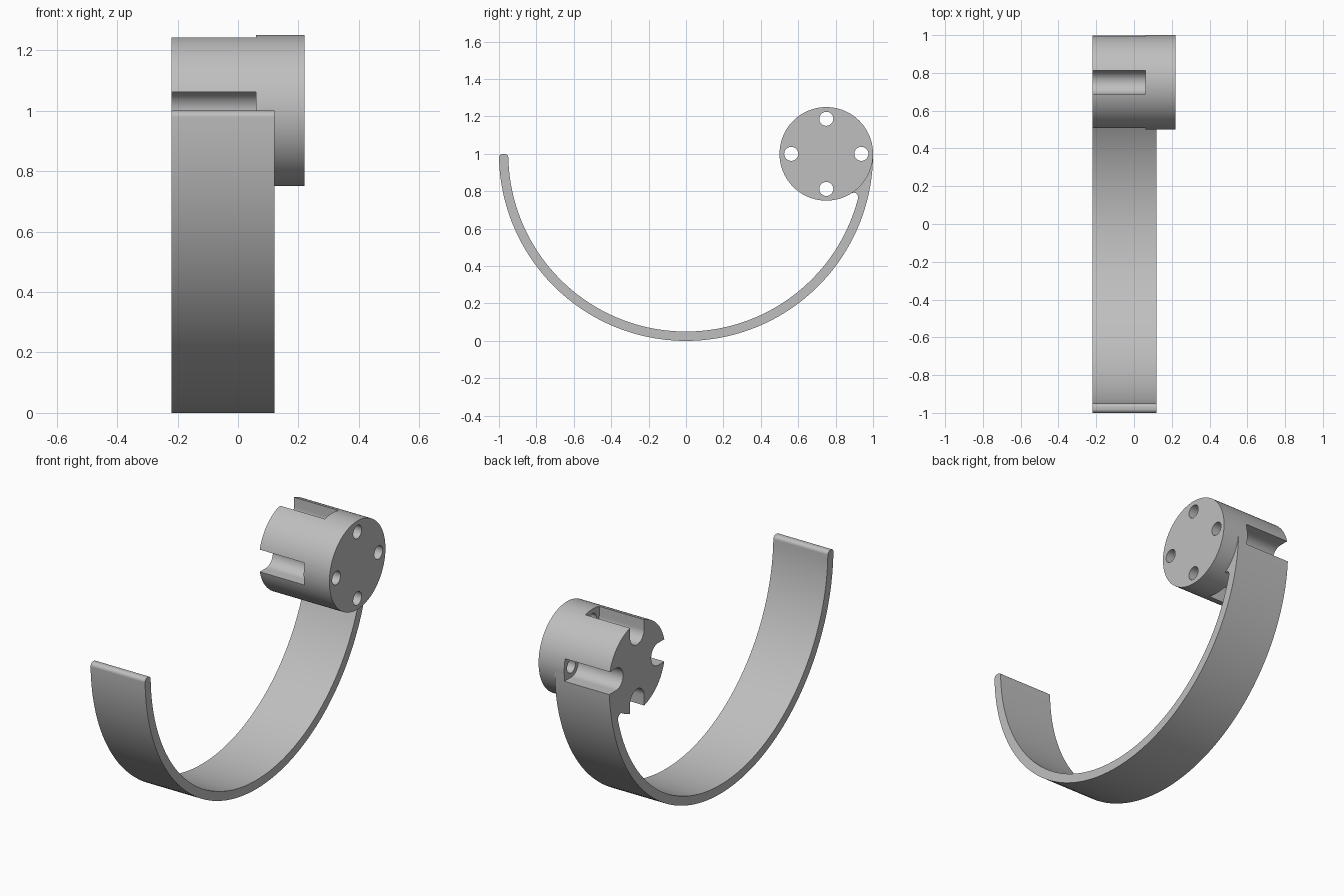
import bpy
import bmesh
from math import sin, cos, pi, radians, hypot, sqrt, atan2

if "Cube" in bpy.data.objects:
    bpy.data.objects.remove(bpy.data.objects["Cube"], do_unlink=True)

grey = bpy.data.materials.new("plain grey")
grey.use_nodes = True
colour = (0.52, 0.52, 0.52, 1)
grey.diffuse_color = colour
grey.node_tree.nodes["Principled BSDF"].inputs["Base Color"].default_value = colour

LEFT, RIGHT = 0.22, -0.22      # side faces
SHOULDER = 0.06                # where the slots stop
HUB_Y, HUB_Z, HUB_R = 0.75, 1.0, 0.25
HOLE_OFFSET = 0.1875


def arc(cy, cz, r, start, end, n):
    """Points (y, z) along an arc, angles in radians."""
    return [(cy + r * cos(start + (end - start) * i / n),
             cz + r * sin(start + (end - start) * i / n)) for i in range(n + 1)]


def prism(name, profile, x0, x1):
    """Extrude a closed (y, z) profile along x."""
    bm = bmesh.new()
    face = bm.faces.new([bm.verts.new((x0, y, z)) for y, z in profile])
    out = bmesh.ops.extrude_face_region(bm, geom=[face])
    moved = [v for v in out["geom"] if isinstance(v, bmesh.types.BMVert)]
    bmesh.ops.translate(bm, verts=moved, vec=(x1 - x0, 0, 0))
    bmesh.ops.recalc_face_normals(bm, faces=bm.faces)
    mesh = bpy.data.meshes.new(name)
    bm.to_mesh(mesh)
    bm.free()
    mesh.materials.append(grey)
    obj = bpy.data.objects.new(name, mesh)
    bpy.context.collection.objects.link(obj)
    return obj


def combine(target, other, operation):
    """Apply a boolean, then drop the helper."""
    mod = target.modifiers.new(operation, 'BOOLEAN')
    mod.operation, mod.solver, mod.object = operation, 'EXACT', other
    bpy.context.view_layer.objects.active = target
    bpy.ops.object.modifier_apply(modifier=mod.name)
    bpy.data.objects.remove(other, do_unlink=True)


# Curved band: outer arc, rounded free end, inner arc, fillet into the hub
fillet, tip, inner = 0.024, 0.02, 0.95
far = inner - fillet
near = HUB_R + fillet
fy = (far ** 2 - near ** 2 + HUB_Y ** 2) / (2 * HUB_Y)
fz = -sqrt(far ** 2 - fy ** 2)
to_band = atan2(fz, fy)
to_hub = atan2(-fz, HUB_Y - fy)

profile = arc(0, 1, 1, radians(-1), -pi + tip, 90)
profile += arc(-1 + tip, 1 - tip, tip, pi, pi / 2, 8)
profile += arc(-inner - tip, 1 - tip, tip, pi / 2, 0, 8)
profile += arc(0, 1, inner, -pi + tip, to_band, 80)
profile += arc(fy, 1 + fz, fillet, to_band + 2 * pi if to_band < -pi else to_band,
               to_hub, 10)[1:]
profile += [(0.88, 0.86), (0.95, 0.96)]
band = prism("band", profile, RIGHT, 0.12)

# Round hub fused to the end of the band
hook = prism("hook_with_hub", arc(HUB_Y, HUB_Z, HUB_R, 0, 2 * pi, 96)[:-1], RIGHT, LEFT)
combine(hook, band, 'UNION')

# Four open slots and the four bolt holes behind them
for i in range(4):
    turn = i * pi / 2

    def turned(points):
        return [(HUB_Y + y * cos(turn) - z * sin(turn),
                 HUB_Z + y * sin(turn) + z * cos(turn)) for y, z in points]

    slot = arc(HOLE_OFFSET, 0, 0.0625, pi / 2, 3 * pi / 2, 24)
    slot += [(0.3, -0.0625), (0.3, 0.0625)]
    combine(hook, prism("slot_cutter", turned(slot), RIGHT - 0.1, SHOULDER), 'DIFFERENCE')
    hole = arc(HOLE_OFFSET, 0, 0.0375, 0, 2 * pi, 32)[:-1]
    combine(hook, prism("hole_cutter", turned(hole), 0, LEFT + 0.1), 'DIFFERENCE')

# Smooth curves with crisp edges
bpy.ops.object.select_all(action='DESELECT')
hook.select_set(True)
bpy.context.view_layer.objects.active = hook
bpy.ops.object.shade_smooth_by_angle(angle=radians(30))
